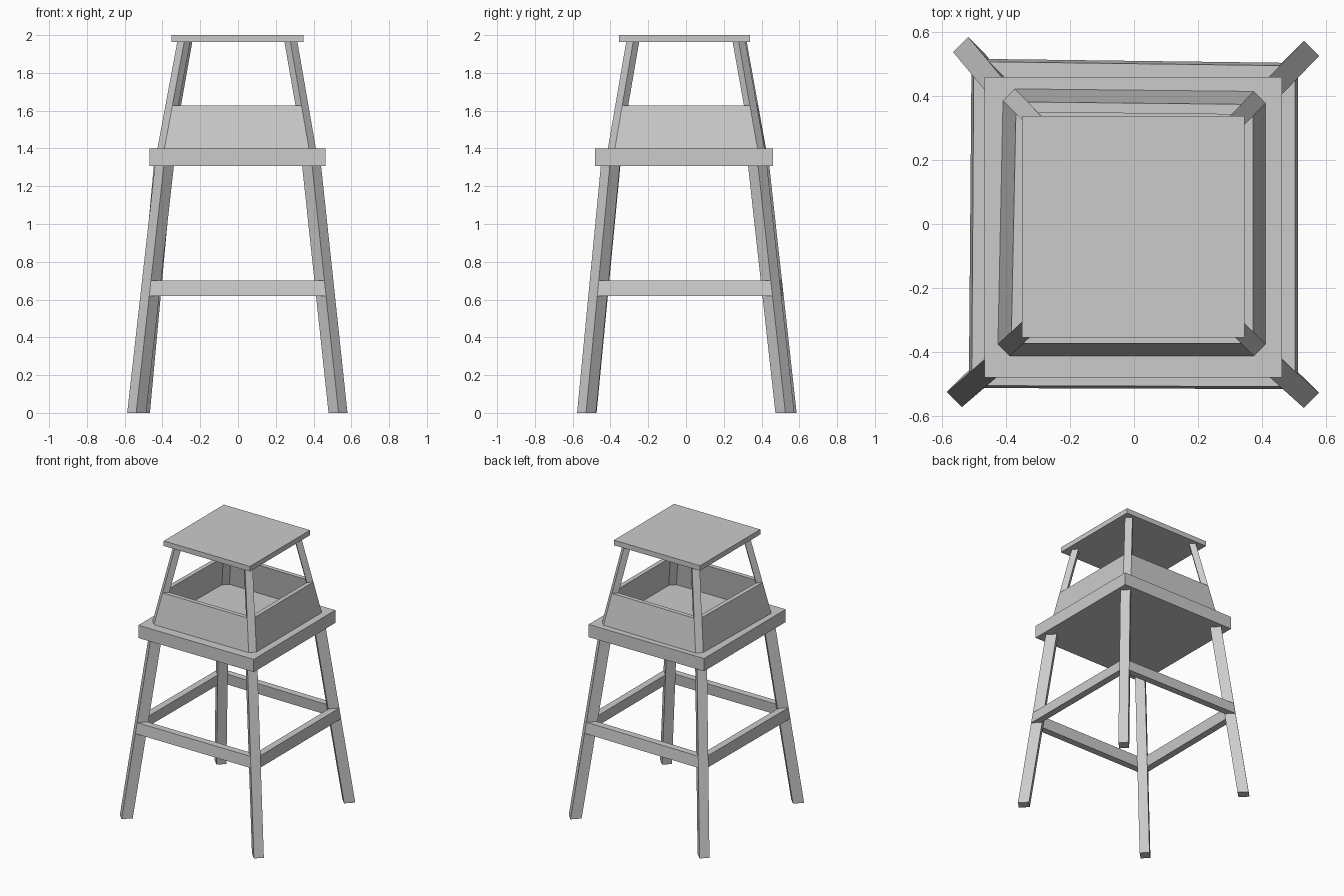
import bpy
from mathutils import Vector

if "Cube" in bpy.data.objects:
    bpy.data.objects.remove(bpy.data.objects["Cube"])

CORNERS = [(-1, -1), (1, -1), (1, 1), (-1, 1)]
NAMES = ["front_left", "front_right", "back_right", "back_left"]
SIDES = ["front", "right", "back", "left"]
QUADS = [(3, 2, 1, 0), (4, 5, 6, 7), (0, 1, 5, 4), (1, 2, 6, 5), (2, 3, 7, 6), (3, 0, 4, 7)]


def prism(name, bottom, top):
    """Solid between two four-point rings (counter-clockwise seen from above)."""
    me = bpy.data.meshes.new(name)
    me.from_pydata([tuple(p) for p in bottom + top], [], QUADS)
    ob = bpy.data.objects.new(name, me)
    bpy.context.collection.objects.link(ob)
    return ob


def slab(name, x0, x1, y0, y1, z0, z1):
    ring = [(x0, y0), (x1, y0), (x1, y1), (x0, y1)]
    prism(name, [(x, y, z0) for x, y in ring], [(x, y, z1) for x, y in ring])


def section(i, outer, z, w, d):
    """Diagonal leg section; the first two points are the outer face."""
    u = Vector((*CORNERS[i], 0)).normalized()
    v = Vector((-u.y, u.x, 0))
    c = Vector((*outer, z))
    return [c - v * w / 2, c + v * w / 2, c + v * w / 2 - u * d, c - v * w / 2 - u * d]


def leg_set(kind, bottoms, tops, z0, z1, w, d):
    legs = []
    for i in range(4):
        lo, hi = section(i, bottoms[i], z0, w, d), section(i, tops[i], z1, w, d)
        prism(f"{NAMES[i]}_{kind}", lo, hi)
        legs.append((lo, hi))
    return legs


def infill(kind, legs, za, zb, t):
    """Leaning boards joining the outer faces of neighbouring legs."""
    for i in range(4):
        j = (i + 1) % 4
        rings = []
        for z in (za, zb):
            pts = []
            for leg, k in ((legs[i], 1), (legs[j], 0)):
                lo, hi = leg[0][k], leg[1][k]
                pts.append(lo.lerp(hi, (z - lo.z) / (hi.z - lo.z)))
            a, b = pts
            e = (b - a).normalized()
            n = Vector((-e.y, e.x, 0)) * t
            rings.append([a, b, b + n, a + n])
        prism(f"{SIDES[i]}_{kind}", *rings)


# Splayed lower legs with a ring of braces
legs = leg_set("leg",
               [(-.563, -.55), (.556, -.553), (.556, .55), (-.543, .562)],
               [(-.416, -.424), (.416, -.427), (.416, .405), (-.422, .417)],
               0, 1.31, .067, .075)
infill("brace", legs, .62, .70, .05)

# Platform
slab("platform", -.469, .464, -.481, .461, 1.307, 1.40)

# Upper posts with low parapet panels
posts = leg_set("post",
                [(-.408, -.395), (.394, -.395), (.394, .397), (-.392, .405)],
                [(-.303, -.298), (.296, -.298), (.296, .297), (-.292, .303)],
                1.40, 1.965, .052, .045)
infill("parapet", posts, 1.40, 1.628, .032)

# Roof
slab("roof", -.351, .346, -.356, .338, 1.963, 2.0)
